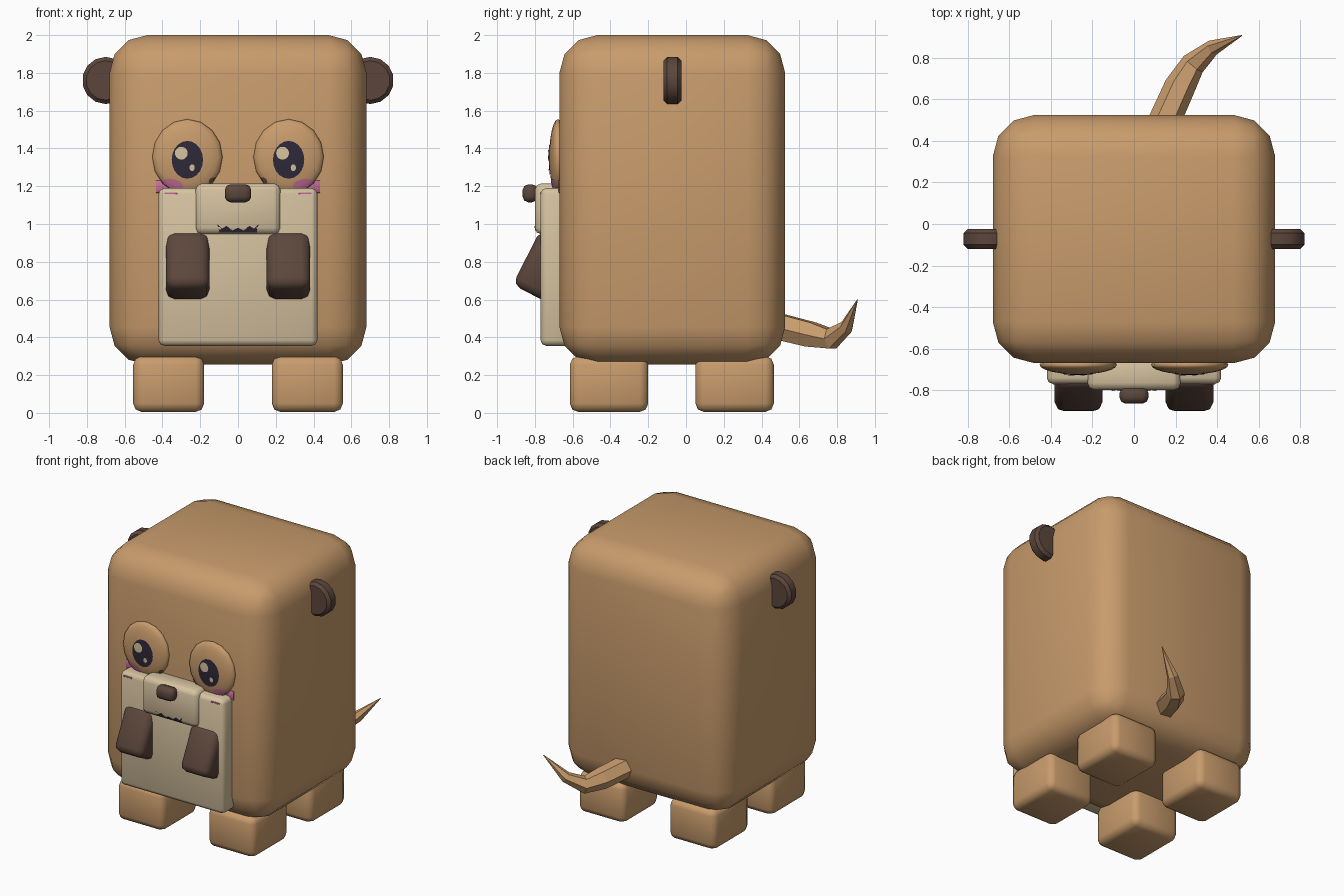
import bpy, bmesh, math
from mathutils import Matrix, Vector

cube = bpy.data.objects.get("Cube")
if cube:
    bpy.data.objects.remove(cube, do_unlink=True)


def material(name, rgb):
    m = bpy.data.materials.new(name)
    m.use_nodes = True
    m.diffuse_color = (*rgb, 1)
    m.node_tree.nodes["Principled BSDF"].inputs["Base Color"].default_value = (*rgb, 1)
    return m


TAN = material("tan fur", (0.58, 0.33, 0.15))
BROWN = material("dark brown", (0.107, 0.062, 0.045))
CREAM = material("cream", (0.67, 0.54, 0.35))
NAVY = material("dark navy", (0.028, 0.022, 0.042))
PINK = material("blush pink", (0.58, 0.16, 0.32))


def finish(name, bm, mat, smooth=40):
    bmesh.ops.recalc_face_normals(bm, faces=bm.faces)
    mesh = bpy.data.meshes.new(name)
    bm.to_mesh(mesh)
    bm.free()
    mesh.materials.append(mat)
    if smooth:
        for p in mesh.polygons:
            p.use_smooth = True
        mesh.set_sharp_from_angle(angle=math.radians(smooth))
    obj = bpy.data.objects.new(name, mesh)
    bpy.context.collection.objects.link(obj)
    return obj


def round_box(name, x, y, z, bevel, segments, mat, smooth=50):
    """Bevelled box from three (low, high) ranges."""
    bm = bmesh.new()
    bmesh.ops.create_cube(bm, size=1)
    size = [r[1] - r[0] for r in (x, y, z)]
    mid = [(r[0] + r[1]) / 2 for r in (x, y, z)]
    bmesh.ops.scale(bm, vec=size, verts=bm.verts)
    bmesh.ops.bevel(bm, geom=bm.edges[:], offset=bevel, segments=segments,
                    profile=0.5, affect='EDGES')
    bmesh.ops.translate(bm, vec=mid, verts=bm.verts)
    return finish(name, bm, mat, smooth)


def span(centre, half):
    return (centre - half, centre + half)


# Body, belly, muzzle and nose
round_box("body", (-0.68, 0.68), (-0.67, 0.525), (0.255, 2.0), 0.2, 3, TAN)
round_box("belly", (-0.42, 0.42), (-0.77, -0.6), (0.355, 1.19), 0.03, 2, CREAM)
round_box("muzzle", (-0.225, 0.225), (-0.8, -0.64), (0.945, 1.215), 0.035, 2, CREAM)
round_box("nose", (-0.07, 0.07), (-0.865, -0.785), (1.115, 1.21), 0.03, 2, BROWN)

# Mouth: thin toothed shape on the lower muzzle edge
bm = bmesh.new()
top = [(-0.11, 1.0), (-0.085, 0.975), (-0.06, 0.99), (-0.03, 0.965), (0, 0.98)]
top += [(-x, z) for x, z in reversed(top[:-1])]
ends = [(x, z, max(0.957, z - 0.025)) for x, z in top]
upper = [bm.verts.new((x, -0.804 + max(0, 0.985 - z) * 0.4, z)) for x, z, _ in ends]
lower = [bm.verts.new((x * 0.9, -0.804 + (0.985 - 0.955) * 0.4, 0.955)) for x, _, _ in ends]
for i in range(len(upper) - 1):
    bm.faces.new((upper[i], lower[i], lower[i + 1], upper[i + 1]))
finish("mouth", bm, NAVY, 0)

# Eye bulge dimensions
EYE_Y, EYE_Z, EYE_R = -0.678, 1.355, (0.186, 0.046, 0.2)


def eye_patch(name, cx, x, z, rx, rz, mat, lift):
    """Painted oval that follows the eye bulge and stops at its rim."""
    bm = bmesh.new()
    bmesh.ops.create_circle(bm, cap_ends=True, segments=20, radius=1)
    bmesh.ops.poke(bm, faces=bm.faces[:])
    bmesh.ops.subdivide_edges(bm, edges=bm.edges[:], cuts=1, use_grid_fill=True)
    for v in bm.verts:
        u = (x + v.co.x * rx - cx) / EYE_R[0]
        w = (z + v.co.y * rz - EYE_Z) / EYE_R[2]
        r = math.hypot(u, w)
        if r > 0.97:
            u, w, r = u * 0.97 / r, w * 0.97 / r, 0.97
        v.co = (cx + u * EYE_R[0],
                EYE_Y - EYE_R[1] * math.sqrt(1 - r * r) - lift,
                EYE_Z + w * EYE_R[2])
    finish(name, bm, mat)


for s, side in ((1, "left"), (-1, "right")):
    # Eye with pupil, highlights, blush and inner corner
    cx = s * 0.268
    bm = bmesh.new()
    bmesh.ops.create_uvsphere(bm, u_segments=16, v_segments=12, radius=1)
    bmesh.ops.rotate(bm, verts=bm.verts, matrix=Matrix.Rotation(math.pi / 2, 3, 'X'))
    bmesh.ops.scale(bm, vec=EYE_R, verts=bm.verts)
    bmesh.ops.translate(bm, vec=(cx, EYE_Y, EYE_Z), verts=bm.verts)
    finish(side + "_eye", bm, TAN, 60)
    eye_patch(side + "_pupil", cx, cx, 1.34, 0.083, 0.1, NAVY, 0.003)
    eye_patch(side + "_highlight", cx, cx - 0.032, 1.375, 0.034, 0.034, CREAM, 0.006)
    eye_patch(side + "_glint", cx, cx + 0.025, 1.298, 0.014, 0.018, CREAM, 0.006)
    eye_patch(side + "_blush", cx, s * 0.36, 1.2, 0.07, 0.038, PINK, 0.003)
    eye_patch(side + "_eye_corner", cx, s * 0.125, 1.225, 0.03, 0.022, BROWN, 0.003)

    # Blush on the cheek and on the belly edge
    round_box(side + "_cheek_blush", span(s * 0.37, 0.065), (-0.675, -0.667),
              (1.165, 1.23), 0.002, 1, PINK)
    round_box(side + "_belly_blush", span(s * 0.355, 0.035), (-0.773, -0.766),
              (1.158, 1.167), 0.001, 1, PINK)

    # Ear disc
    bm = bmesh.new()
    bmesh.ops.create_cone(bm, cap_ends=True, segments=14, radius1=0.125,
                          radius2=0.125, depth=0.095)
    rims = [e for f in bm.faces if len(f.verts) > 4 for e in f.edges]
    bmesh.ops.bevel(bm, geom=rims, offset=0.02, segments=1, affect='EDGES')
    bmesh.ops.rotate(bm, verts=bm.verts, matrix=Matrix.Rotation(math.pi / 2, 3, 'X'))
    bmesh.ops.translate(bm, vec=(s * 0.7, -0.072, 1.76), verts=bm.verts)
    finish(side + "_ear", bm, BROWN)

    # Paw, tilted forward at the bottom
    paw = round_box(side + "_paw", (-0.115, 0.115), (-0.105, 0.105), (-0.165, 0.165),
                    0.045, 2, BROWN)
    paw.rotation_euler.x = math.radians(-27)
    paw.location = (s * 0.267, -0.75, 0.778)

    # Feet
    for end, y in (("front", (-0.615, -0.2)), ("back", (0.05, 0.465))):
        round_box(f"{end}_{side}_foot", span(s * 0.367, 0.188), y,
                  (0.005, 0.3), 0.045, 2, TAN)

# Tail: tapering six-sided tube with flat faces
path = [Vector(p) for p in ((0.14, 0.48, 0.46), (0.22, 0.66, 0.415), (0.285, 0.77, 0.392),
                            (0.38, 0.85, 0.455), (0.52, 0.908, 0.6))]
radii = (0.078, 0.075, 0.06, 0.038, 0.002)
bm = bmesh.new()
rings = []
for i, (p, r) in enumerate(zip(path, radii)):
    tangent = path[min(i + 1, len(path) - 1)] - path[max(i - 1, 0)]
    turn = tangent.to_track_quat('Y', 'Z')
    rings.append([bm.verts.new(p + turn @ Vector((r * math.cos(k * math.pi / 3), 0,
                                                  r * math.sin(k * math.pi / 3))))
                  for k in range(6)])
for a, b in zip(rings, rings[1:]):
    for k in range(6):
        bm.faces.new((a[k], a[k - 1], b[k - 1], b[k]))
bm.faces.new(rings[0])
bm.faces.new(rings[-1])
finish("tail", bm, TAN, 0)
